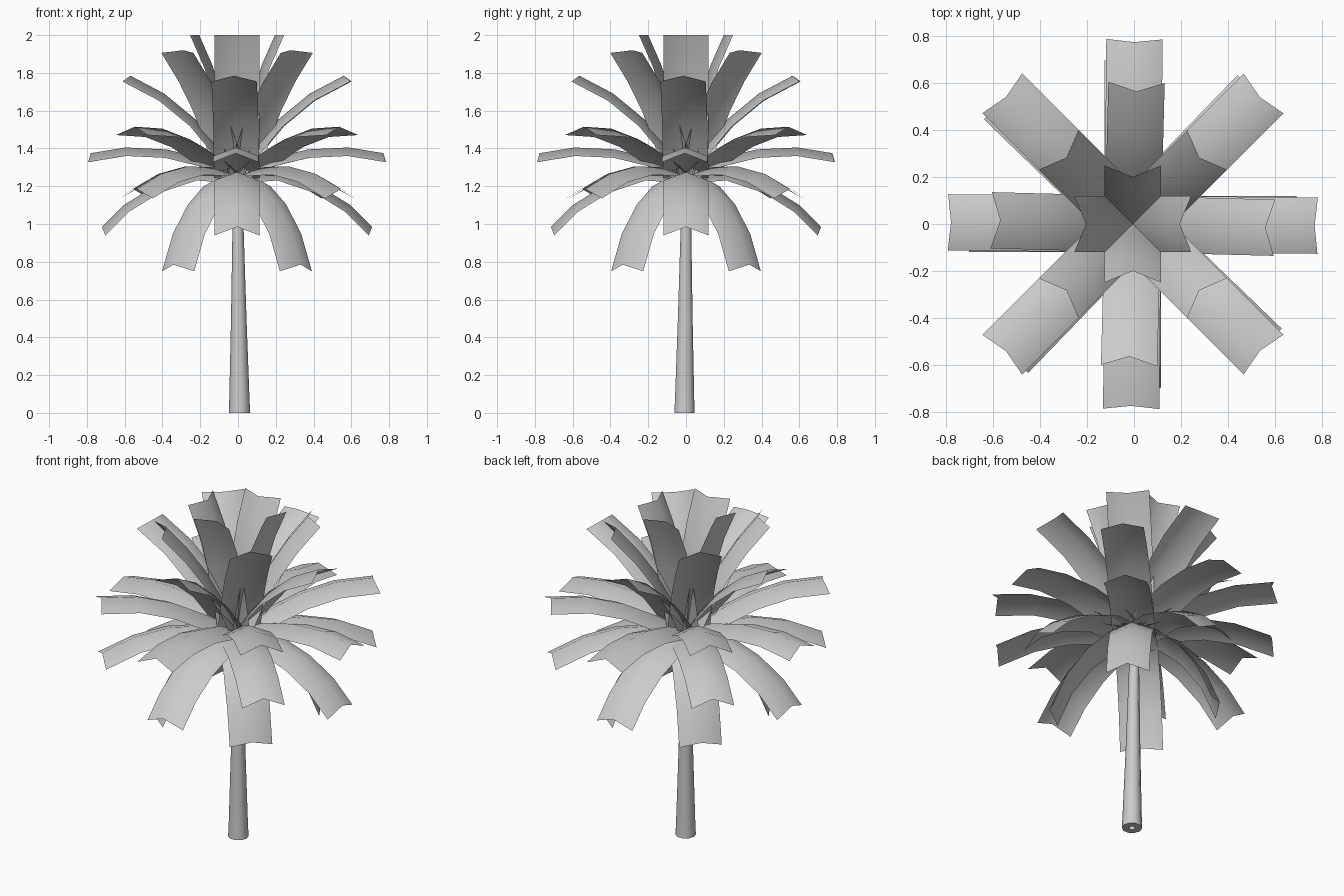
import bpy, bmesh, math
from mathutils import Vector

cube = bpy.data.objects.get("Cube")
if cube:
    bpy.data.objects.remove(cube, do_unlink=True)

GREY = (0.6, 0.6, 0.6, 1)
grey = bpy.data.materials.new("plain_grey")
grey.use_nodes = True
grey.diffuse_color = GREY
grey.node_tree.nodes["Principled BSDF"].inputs["Base Color"].default_value = GREY

HALF_WIDTH, DROOP, NOTCH = 0.12, 0.045, 0.02
CROWN = (0, 1.26)


def finish(bm, name):
    for face in bm.faces:
        face.smooth = True
    mesh = bpy.data.meshes.new(name)
    bm.to_mesh(mesh)
    bm.free()
    mesh.materials.append(grey)
    return mesh


def place(mesh, name, angle=0):
    obj = bpy.data.objects.new(name, mesh)
    obj.rotation_euler.z = angle
    bpy.context.collection.objects.link(obj)
    return obj


def frond_mesh(name, path):
    """Folded strip along a ridge path of (radius, height), notched at the tip."""
    pts = [Vector((r, 0, z)) for r, z in [CROWN] + path]
    bm = bmesh.new()
    rows = []
    for i, p in enumerate(pts):
        along = (pts[min(i + 1, len(pts) - 1)] - pts[max(i - 1, 0)]).normalized()
        down = Vector((along.z, 0, -along.x))
        edge = p + down * DROOP
        if i == len(pts) - 1:
            edge += along * NOTCH
        side = Vector((0, HALF_WIDTH, 0))
        rows.append([bm.verts.new(v) for v in (edge - side, p, edge + side)])
    for a, b in zip(rows, rows[1:]):
        for k in (0, 1):
            bm.faces.new((a[k], b[k], b[k + 1], a[k + 1]))
    return finish(bm, name)


# Frond tiers: name, turn in degrees, ridge path
tiers = [
    ("upright_frond", 0, [(.03, 1.45), (.075, 1.66), (.13, 1.84), (.2, 2.0)]),
    ("raised_frond", -1.5, [(.09, 1.4), (.215, 1.55), (.385, 1.69), (.565, 1.785)]),
    ("level_frond", -0.5, [(.17, 1.345), (.375, 1.395), (.59, 1.405), (.775, 1.375)]),
    ("hanging_frond", 0, [(.22, 1.275), (.43, 1.205), (.6, 1.1), (.715, 0.985)]),
    ("steep_diagonal_frond", 45, [(.075, 1.44), (.17, 1.62), (.28, 1.78), (.4, 1.92)]),
    ("rising_diagonal_frond", 45, [(.17, 1.36), (.36, 1.45), (.56, 1.505), (.765, 1.515)]),
    ("lowered_diagonal_frond", 46, [(.18, 1.3), (.38, 1.305), (.58, 1.265), (.765, 1.185)]),
    ("drooping_diagonal_frond", 45, [(.15, 1.24), (.28, 1.135), (.4, 0.97), (.475, 0.785)]),
]
for name, turn, path in tiers:
    mesh = frond_mesh(name, path)
    for q in range(4):
        frond = place(mesh, f"{name}_{q + 1}", math.radians(turn + 90 * q))
        frond.location.x = -0.005

# Trunk: tapered, leaning slightly, with a small hollow in the foot
SIDES = 10
bm = bmesh.new()
rings = []
for radius, z in [(.018, .03), (.018, 0), (.057, 0), (.054, .06),
                  (.041, .5), (.029, 1.0), (.022, 1.27)]:
    lean = 0.008 * (1 - z)
    rings.append([bm.verts.new((lean + radius * math.cos(math.tau * k / SIDES),
                                -lean + radius * math.sin(math.tau * k / SIDES), z))
                  for k in range(SIDES)])
for a, b in zip(rings, rings[1:]):
    for k in range(SIDES):
        n = (k + 1) % SIDES
        bm.faces.new((a[k], a[n], b[n], b[k]))
bm.faces.new(rings[0][::-1])
bm.faces.new(rings[-1])
trunk = place(finish(bm, "trunk"), "trunk")
bpy.context.view_layer.objects.active = trunk
trunk.select_set(True)
bpy.ops.object.shade_smooth_by_angle(angle=math.radians(50))
